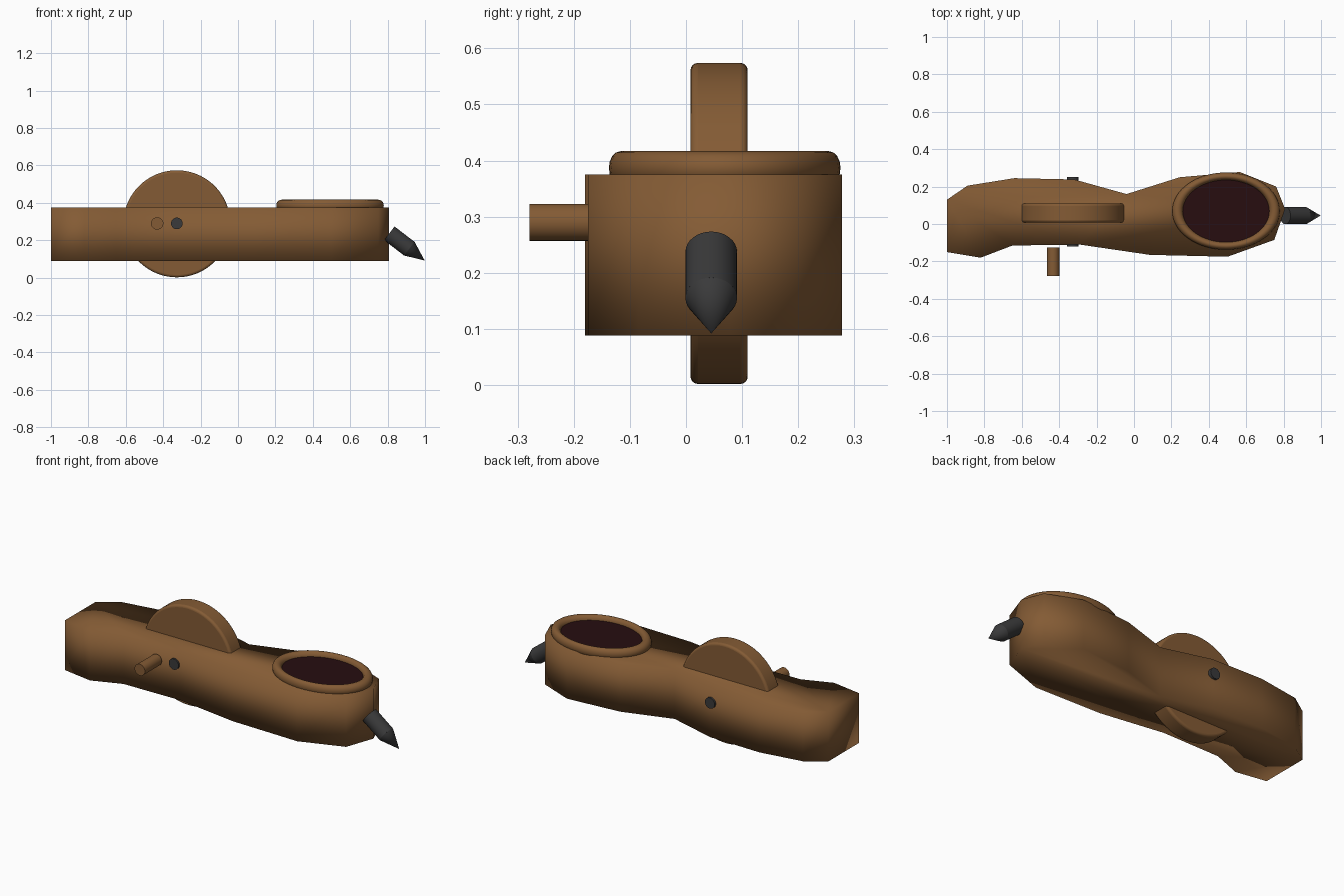
import bpy, bmesh, math
from mathutils import Vector

cube = bpy.data.objects.get("Cube")
if cube:
    bpy.data.objects.remove(cube, do_unlink=True)


def material(name, rgb):
    m = bpy.data.materials.new(name)
    m.use_nodes = True
    m.diffuse_color = (*rgb, 1)
    m.node_tree.nodes["Principled BSDF"].inputs["Base Color"].default_value = (*rgb, 1)
    return m


wood = material("brown wood", (0.23, 0.105, 0.035))
metal = material("dark metal", (0.042, 0.042, 0.043))
recess = material("deep maroon", (0.02, 0.004, 0.005))


def finish(obj, name, mat, angle=None):
    obj.name = name
    obj.data.materials.append(mat)
    bpy.ops.object.select_all(action="DESELECT")
    obj.select_set(True)
    bpy.context.view_layer.objects.active = obj
    if angle is None:
        bpy.ops.object.shade_smooth()
    else:
        bpy.ops.object.shade_smooth_by_angle(angle=math.radians(angle))
    return obj


def rod(name, start, end, r1, r2, mat, sides=32, angle=40, bevel=0):
    """Round bar or cone between two points."""
    a, b = Vector(start), Vector(end)
    bpy.ops.mesh.primitive_cone_add(vertices=sides, radius1=r1, radius2=r2,
                                    depth=(b - a).length, location=(a + b) / 2)
    obj = bpy.context.object
    obj.rotation_euler = (b - a).to_track_quat("Z", "Y").to_euler()
    if bevel:
        mod = obj.modifiers.new("soft rim", "BEVEL")
        mod.width, mod.segments = bevel, 4
        mod.limit_method, mod.angle_limit = "ANGLE", math.radians(40)
    return finish(obj, name, mat, angle)


# Body: wavy plan outline extruded upward, softly shaded over its edges
outline = [(-1, -.15), (-.82, -.18), (-.65, -.115), (-.29, -.11), (.085, -.165),
           (.5, -.175), (.75, -.085), (.808, .08), (.76, .2), (.565, .278),
           (.245, .25), (-.04, .16), (-.32, .238), (-.64, .245), (-.89, .205), (-1, .13)]
bm = bmesh.new()
base = bm.faces.new([bm.verts.new((x, y, .088)) for x, y in outline])
top = bmesh.ops.extrude_face_region(bm, geom=[base])["geom"]
bmesh.ops.translate(bm, vec=(0, 0, .287), verts=[v for v in top if isinstance(v, bmesh.types.BMVert)])
bmesh.ops.recalc_face_normals(bm, faces=bm.faces[:])
mesh = bpy.data.meshes.new("body")
bm.to_mesh(mesh)
bm.free()
body = bpy.data.objects.new("body", mesh)
bpy.context.collection.objects.link(body)
finish(body, "body", wood)

# Wheel set through the body, with its axle and side peg
wheel_x, wheel_z = -.327, .288
rod("wheel", (wheel_x, .008, wheel_z), (wheel_x, .11, wheel_z), .286, .286, wood, 96, bevel=.013)
rod("axle", (wheel_x, -.12, .29), (wheel_x, .25, .29), .031, .031, metal)
rod("side_peg", (-.432, -.279, .29), (-.432, -.125, .29), .033, .033, wood)

# Oval rim with a dark opening inside
bpy.ops.mesh.primitive_torus_add(major_radius=1, minor_radius=.11, major_segments=64,
                                 minor_segments=16, location=(.492, .069, .387))
rim = bpy.context.object
rim.scale = (.259, .186, .27)
finish(rim, "oval_rim", wood)
bpy.ops.mesh.primitive_cylinder_add(vertices=64, radius=1, depth=1, location=(.492, .069, .382))
opening = bpy.context.object
opening.scale = (.245, .18, .02)
finish(opening, "oval_opening", recess, 40)

# Slanted spike at the end
rod("spike_shaft", (.809, .045, .237), (.916, .045, .155), .046, .046, metal)
rod("spike_tip", (.916, .045, .155), (.998, .045, .092), .046, 0, metal)
